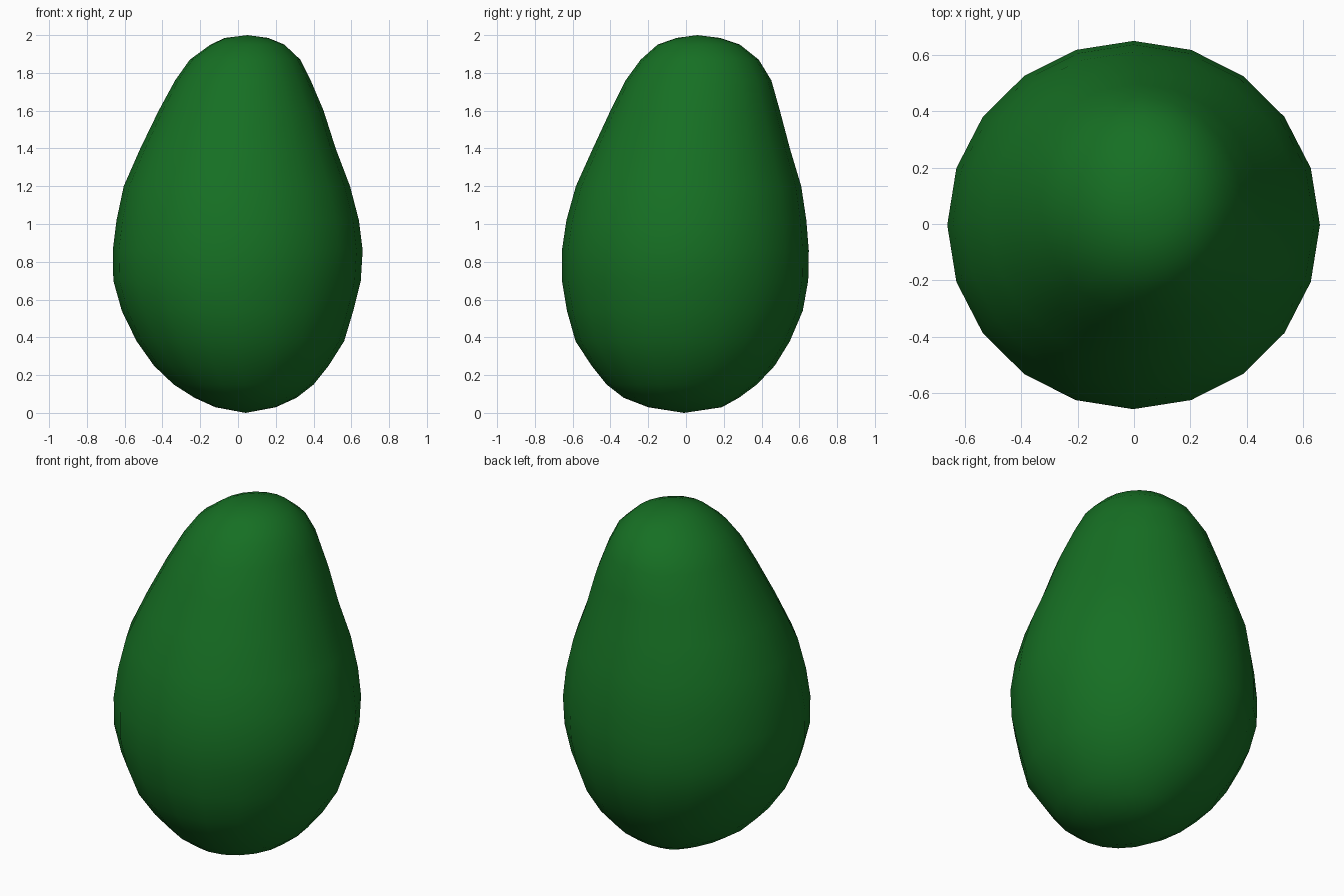
import bpy, bmesh, math

if "Cube" in bpy.data.objects:
    bpy.data.objects.remove(bpy.data.objects["Cube"])

# Cross-sections of the leaning egg: z, x min, x max, y min, y max
SECTIONS = [
    (0.03, -0.12, 0.20, -0.20, 0.19),
    (0.08, -0.23, 0.31, -0.33, 0.28),
    (0.15, -0.34, 0.40, -0.42, 0.375),
    (0.25, -0.445, 0.48, -0.50, 0.47),
    (0.38, -0.537, 0.562, -0.585, 0.55),
    (0.54, -0.615, 0.61, -0.63, 0.618),
    (0.70, -0.66, 0.65, -0.657, 0.647),
    (0.86, -0.663, 0.66, -0.657, 0.65),
    (1.02, -0.643, 0.64, -0.633, 0.637),
    (1.20, -0.605, 0.593, -0.583, 0.61),
    (1.40, -0.517, 0.517, -0.493, 0.55),
    (1.60, -0.42, 0.453, -0.40, 0.497),
    (1.76, -0.333, 0.385, -0.32, 0.452),
    (1.87, -0.255, 0.33, -0.24, 0.385),
    (1.95, -0.145, 0.245, -0.15, 0.285),
    (1.985, -0.07, 0.16, -0.05, 0.18),
]
SIDES = 20

bm = bmesh.new()


def ring(z, x0, x1, y0, y1):
    """One oval loop of vertices."""
    cx, cy, rx, ry = (x0 + x1) / 2, (y0 + y1) / 2, (x1 - x0) / 2, (y1 - y0) / 2
    angles = [math.tau * i / SIDES for i in range(SIDES)]
    return [bm.verts.new((cx + rx * math.cos(a), cy + ry * math.sin(a), z)) for a in angles]


# Skin: loops bridged with quads, closed by a fan at each pole
rings = [ring(*s) for s in SECTIONS]
bottom = bm.verts.new((0.04, -0.01, 0.0))
top = bm.verts.new((0.05, 0.06, 2.0))
for i in range(SIDES):
    j = (i + 1) % SIDES
    for a, b in zip(rings, rings[1:]):
        bm.faces.new((a[i], a[j], b[j], b[i]))
    bm.faces.new((bottom, rings[0][j], rings[0][i]))
    bm.faces.new((top, rings[-1][i], rings[-1][j]))
bmesh.ops.recalc_face_normals(bm, faces=bm.faces[:])
for f in bm.faces:
    f.smooth = True

mesh = bpy.data.meshes.new("avocado")
bm.to_mesh(mesh)
bm.free()
avocado = bpy.data.objects.new("avocado", mesh)
bpy.context.collection.objects.link(avocado)

# Dark green skin
skin = bpy.data.materials.new("green_skin")
skin.diffuse_color = (0.008, 0.16, 0.017, 1)
skin.use_nodes = True
skin.node_tree.nodes["Principled BSDF"].inputs["Base Color"].default_value = skin.diffuse_color
mesh.materials.append(skin)
